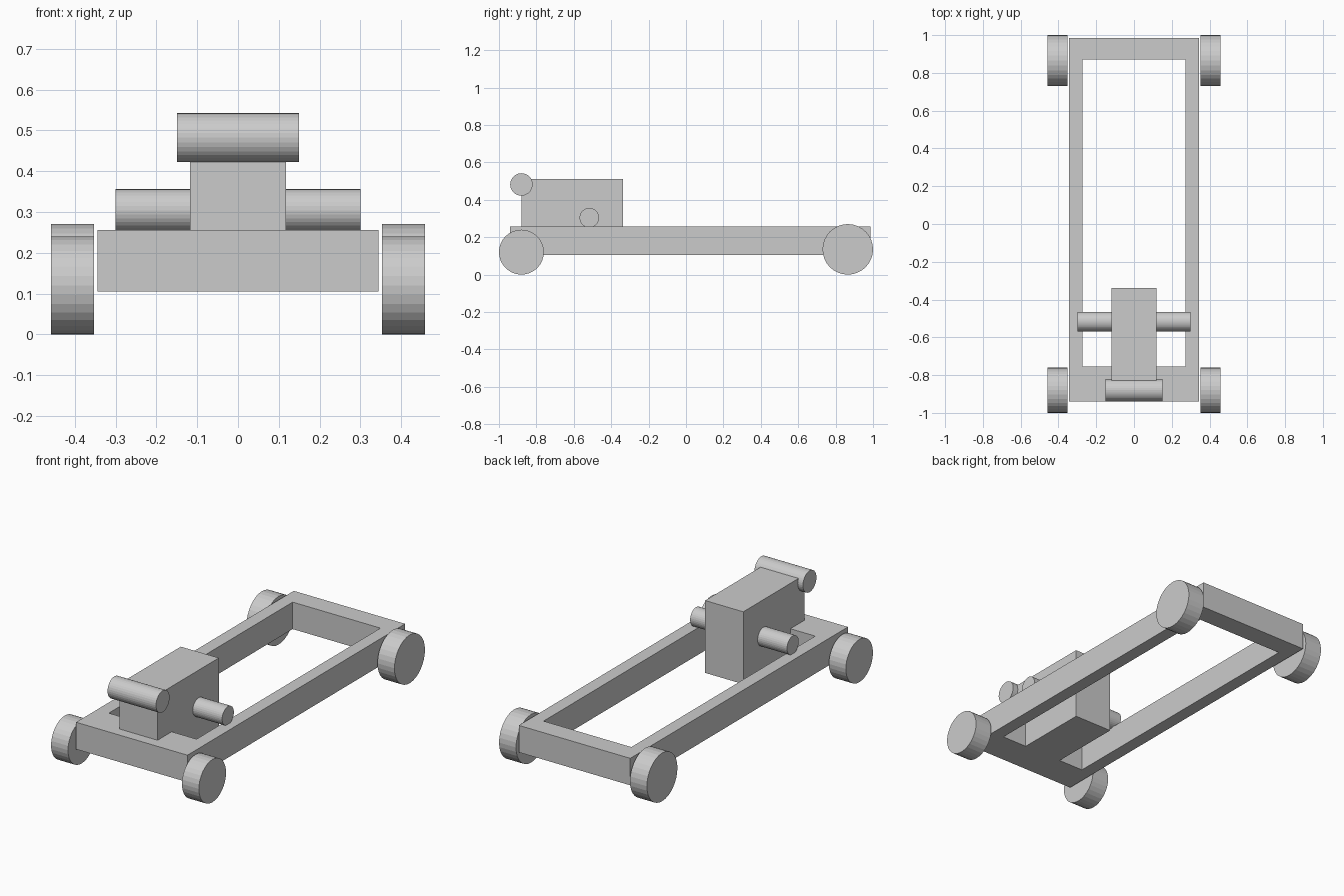
import bpy, bmesh, math
from mathutils import Matrix, Vector

if "Cube" in bpy.data.objects:
    bpy.data.objects.remove(bpy.data.objects["Cube"])

grey = bpy.data.materials.new("plain grey")
grey.diffuse_color = (0.6, 0.6, 0.6, 1.0)
grey.use_nodes = True
grey.node_tree.nodes["Principled BSDF"].inputs["Base Color"].default_value = grey.diffuse_color


def finish(name, bm):
    bmesh.ops.recalc_face_normals(bm, faces=bm.faces)
    mesh = bpy.data.meshes.new(name)
    bm.to_mesh(mesh)
    bm.free()
    mesh.materials.append(grey)
    obj = bpy.data.objects.new(name, mesh)
    bpy.context.collection.objects.link(obj)
    return obj


def box(name, lo, hi):
    bm = bmesh.new()
    lo, hi = Vector(lo), Vector(hi)
    size = hi - lo
    m = Matrix.Translation((lo + hi) / 2) @ Matrix.Diagonal((*size, 1))
    bmesh.ops.create_cube(bm, size=1, matrix=m)
    return finish(name, bm)


def rod(name, x0, x1, y, z, r, sides=32):
    """Flat-shaded cylinder along x."""
    bm = bmesh.new()
    m = Matrix.Translation(((x0 + x1) / 2, y, z)) @ Matrix.Rotation(math.pi / 2, 4, 'Y')
    bmesh.ops.create_cone(bm, cap_ends=True, segments=sides, radius1=r,
                          radius2=r, depth=x1 - x0, matrix=m)
    return finish(name, bm)


# Chassis: a rectangular ring extruded upwards
Z0, Z1 = 0.105, 0.256
bm = bmesh.new()
outer = [(-0.345, -0.94), (0.345, -0.94), (0.345, 0.986), (-0.345, 0.986)]
inner = [(-0.272, -0.755), (0.272, -0.755), (0.272, 0.872), (-0.272, 0.872)]
vo = [bm.verts.new((x, y, Z0)) for x, y in outer]
vi = [bm.verts.new((x, y, Z0)) for x, y in inner]
ring = [bm.faces.new((vo[i], vo[(i + 1) % 4], vi[(i + 1) % 4], vi[i])) for i in range(4)]
top = bmesh.ops.extrude_face_region(bm, geom=ring, use_keep_orig=True)
for v in top["geom"]:
    if isinstance(v, bmesh.types.BMVert):
        v.co.z = Z1
finish("chassis_frame", bm)

# Engine block, flush with the underside of the chassis
box("engine_block", (-0.118, -0.88, Z0), (0.118, -0.338, 0.51))

# Cross cylinder on the upper front edge of the block
rod("top_cylinder", -0.15, 0.15, -0.88, 0.482, 0.06)

# Side cylinders and wheels on both sides
for side, s in (("left", -1), ("right", 1)):
    def pair(name, a, b, y, z, r):
        rod(f"{name}_{side}", min(s * a, s * b), max(s * a, s * b), y, z, r)
    pair("side_cylinder", 0.10, 0.30, -0.517, 0.304, 0.052)
    pair("front_wheel", 0.353, 0.458, -0.88, 0.12, 0.12)
    pair("rear_wheel", 0.353, 0.458, 0.865, 0.135, 0.135)
